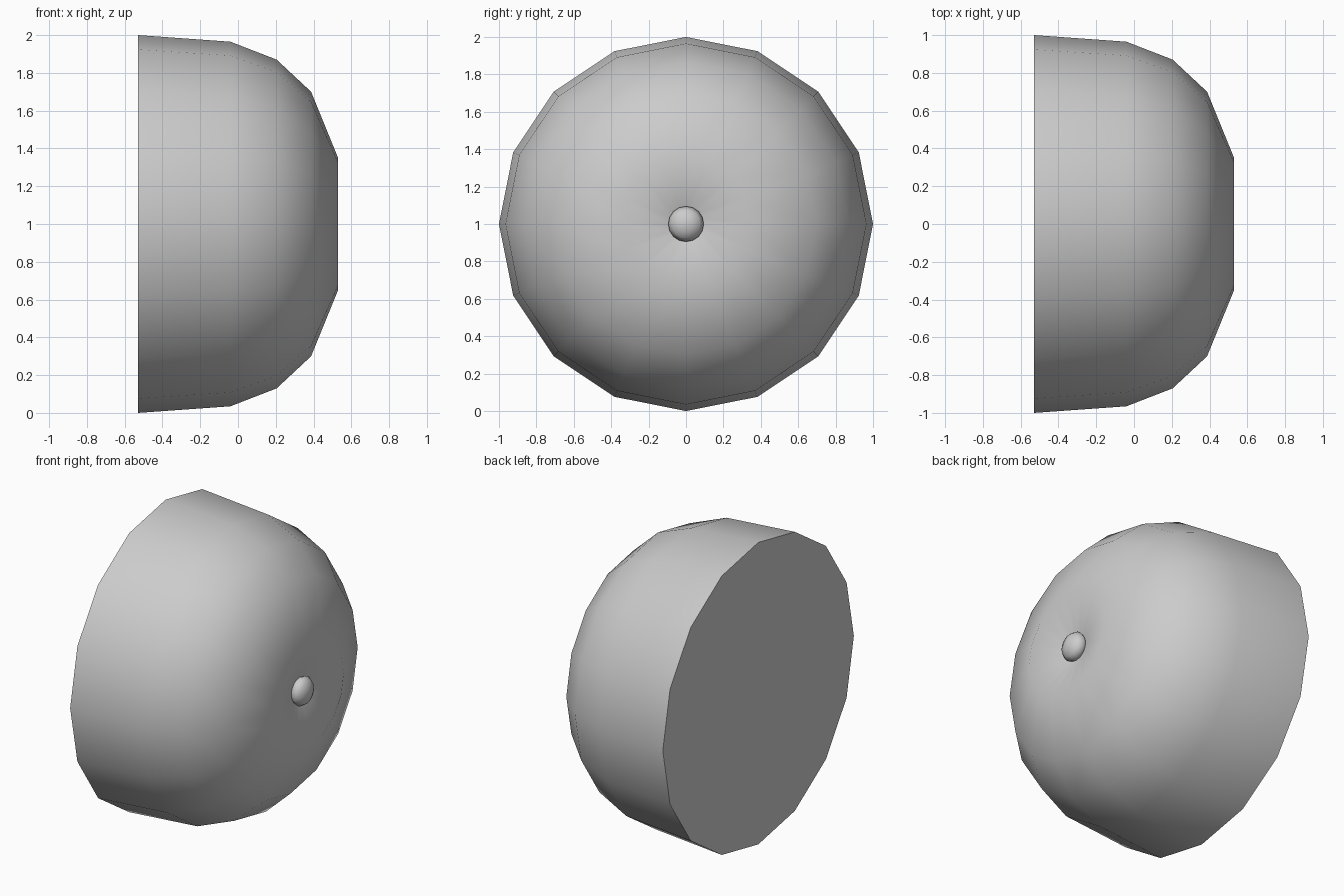
import bpy, bmesh, math

if "Cube" in bpy.data.objects:
    bpy.data.objects.remove(bpy.data.objects["Cube"])

SIDES = 16

# Half profile (x along the axis, radius): wall, rounded shoulder, dished face, centre button
PROFILE = [(-0.53, 1.0), (-0.04, 0.965), (0.205, 0.87), (0.387, 0.70), (0.53, 0.35),
           (0.45, 0.085), (0.475, 0.095), (0.505, 0.075), (0.522, 0.042)]
TIP = 0.53


def lathe_x(name, profile, tip, z):
    """Revolve a profile round the x axis, with a flat back and a pointed front cap."""
    bm = bmesh.new()
    rings = []
    for x, r in profile:
        rings.append([bm.verts.new((x, r * math.cos(2 * math.pi * i / SIDES),
                                    z + r * math.sin(2 * math.pi * i / SIDES)))
                      for i in range(SIDES)])
    for a, b in zip(rings, rings[1:]):
        for i in range(SIDES):
            j = (i + 1) % SIDES
            bm.faces.new((a[i], a[j], b[j], b[i]))
    bm.faces.new(rings[0])
    end = bm.verts.new((tip, 0, z))
    for i in range(SIDES):
        bm.faces.new((rings[-1][i], rings[-1][(i + 1) % SIDES], end))
    bmesh.ops.recalc_face_normals(bm, faces=bm.faces)
    mesh = bpy.data.meshes.new(name)
    bm.to_mesh(mesh)
    bm.free()
    ob = bpy.data.objects.new(name, mesh)
    bpy.context.collection.objects.link(ob)
    return ob


# Rounded dome lying on its side, smooth except round the flat back
dome = lathe_x("domed_cap", PROFILE, TIP, 1.0)
bpy.context.view_layer.objects.active = dome
dome.select_set(True)
bpy.ops.object.shade_smooth_by_angle(angle=math.radians(88))
